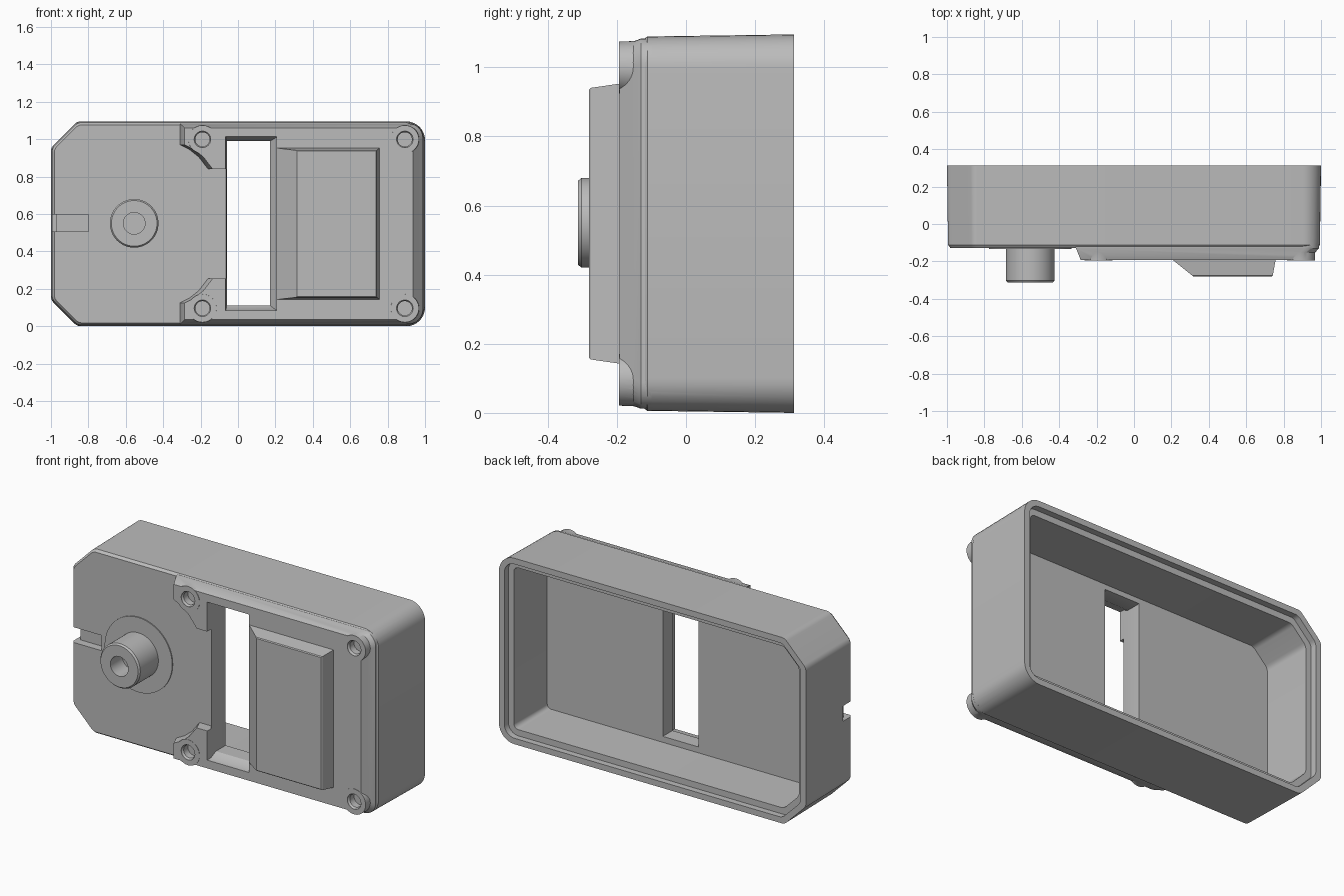
import bpy, bmesh, math
from mathutils import Vector

if "Cube" in bpy.data.objects:
    bpy.data.objects.remove(bpy.data.objects["Cube"])

grey = bpy.data.materials.new("plain_grey")
grey.use_nodes = True
colour = (0.5, 0.5, 0.5, 1)
grey.diffuse_color = colour
grey.node_tree.nodes["Principled BSDF"].inputs["Base Color"].default_value = colour

HEIGHT = 1.095
MID = HEIGHT / 2


def fillet(corners, steps=8):
    """Round each (x, z, radius) corner of a closed outline."""
    out = []
    n = len(corners)
    for i, (x, z, r) in enumerate(corners):
        p = Vector((x, z))
        if r <= 0:
            out.append(p)
            continue
        a = (Vector(corners[i - 1][:2]) - p).normalized()
        b = (Vector(corners[(i + 1) % n][:2]) - p).normalized()
        half = a.angle(b) / 2
        centre = p + (a + b).normalized() * (r / math.sin(half))
        start = p + a * (r / math.tan(half)) - centre
        end = p + b * (r / math.tan(half)) - centre
        sweep = start.angle_signed(end)
        for k in range(steps + 1):
            t = -sweep * k / steps
            c, s = math.cos(t), math.sin(t)
            out.append(centre + Vector((start.x * c - start.y * s, start.x * s + start.y * c)))
    return out


def loft(name, sections):
    """Solid through outlines (y, points) that share a point count."""
    bm = bmesh.new()
    rings = [[bm.verts.new((p[0], y, p[1])) for p in pts] for y, pts in sections]
    for a, b in zip(rings, rings[1:]):
        for i in range(len(a)):
            j = (i + 1) % len(a)
            bm.faces.new((a[i], a[j], b[j], b[i]))
    bm.faces.new(rings[0])
    bm.faces.new(rings[-1])
    bmesh.ops.recalc_face_normals(bm, faces=bm.faces[:])
    mesh = bpy.data.meshes.new(name)
    bm.to_mesh(mesh)
    bm.free()
    mesh.materials.append(grey)
    ob = bpy.data.objects.new(name, mesh)
    bpy.context.collection.objects.link(ob)
    return ob


def circle(x, z, r, n=48):
    return [(x + r * math.cos(k * math.tau / n), z + r * math.sin(k * math.tau / n)) for k in range(n)]


def rect(x0, x1, z0, z1):
    return [(x0, z0), (x1, z0), (x1, z1), (x0, z1)]


def select_only(ob):
    bpy.ops.object.select_all(action="DESELECT")
    ob.select_set(True)
    bpy.context.view_layer.objects.active = ob


def combine(target, tool, operation):
    mod = target.modifiers.new(operation.lower(), "BOOLEAN")
    mod.operation, mod.object, mod.solver = operation, tool, "EXACT"
    select_only(target)
    bpy.ops.object.modifier_apply(modifier=mod.name)
    bpy.data.objects.remove(tool)


def smooth(ob):
    select_only(ob)
    bpy.ops.object.shade_smooth_by_angle(angle=math.radians(30))


def outline(inset):
    """Body outline: bevelled corners on one end, round ones on the other."""
    x0, x1, z0, z1 = -1 + inset, 1 - inset, inset, HEIGHT - inset
    c = 0.14 - 0.586 * inset
    r, b = 0.1 - inset, 0.05
    return fillet([(x0, z0 + c, b), (x0 + c, z0, b), (x1, z0, r),
                   (x1, z1, r), (x0 + c, z1, b), (x0, z1 - c, b)])


# Main tray, open at the back with a stepped rim
housing = loft("housing", [(0.312, outline(0)), (-0.112, outline(0.006)), (-0.128, outline(0.018))])
combine(housing, loft("cavity", [(0.4, outline(0.07)), (-0.03, outline(0.075))]), "DIFFERENCE")
combine(housing, loft("rim_step", [(0.4, outline(0.035)), (0.275, outline(0.035))]), "DIFFERENCE")


def raised_outline(edge, side, left):
    """Raised front half with two curved arms reaching left."""
    half = [(left, 0.97, 0), (left + 0.05, 0.945, 0), (left + 0.1, 0.905, 0),
            (left + 0.15, 0.84, 0), (-0.065, 0.84, 0)]
    top = [(1 - side, HEIGHT - edge, 0.075), (left, HEIGHT - edge, 0)] + half
    bottom = [(x, HEIGHT - z, r) for x, z, r in reversed(top)]
    return fillet(top + bottom)


raised = loft("raised_front", [(-0.10, raised_outline(0.012, 0.01, -0.31)),
                               (-0.13, raised_outline(0.012, 0.012, -0.31)),
                               (-0.192, raised_outline(0.035, 0.065, -0.285))])
combine(housing, raised, "UNION")

# Screw bosses with blind holes
screws = [(x, z) for x in (-0.19, 0.892) for z in (0.096, HEIGHT - 0.096)]
for x, z in screws:
    combine(housing, loft("boss", [(-0.1, circle(x, z, 0.079)), (-0.194, circle(x, z, 0.075))]), "UNION")
for x, z in screws:
    hole = loft("screw_hole", [(-0.24, circle(x, z, 0.046)), (-0.188, circle(x, z, 0.044)),
                               (-0.18, circle(x, z, 0.038)), (-0.14, circle(x, z, 0.038))])
    combine(housing, hole, "DIFFERENCE")

# Tapered through window
window = loft("window", [(-0.25, rect(-0.07, 0.21, 0.08, 1.02)),
                         (-0.16, rect(-0.065, 0.205, 0.085, 1.01)),
                         (-0.12, rect(-0.06, 0.172, 0.11, 0.99)),
                         (0.1, rect(-0.06, 0.172, 0.11, 0.99))])
combine(housing, window, "DIFFERENCE")

# Side notch, deeper at the outer edge
for x, depth in ((-0.8, -0.08), (-0.97, -0.04)):
    notch = loft("notch", [(-0.25, rect(-1.1, x, 0.507, 0.597)), (depth, rect(-1.1, x, 0.507, 0.597))])
    combine(housing, notch, "DIFFERENCE")
smooth(housing)

# Wedge-fronted hood
loft("hood", [(-0.17, rect(0.207, 0.758, MID - 0.407, MID + 0.407)),
              (-0.192, rect(0.207, 0.757, MID - 0.405, MID + 0.405)),
              (-0.275, rect(0.31, 0.742, MID - 0.393, MID + 0.393)),
              (-0.28, rect(0.316, 0.737, MID - 0.388, MID + 0.388))])

# Round plate and hollow spindle
KX, KZ = -0.555, 0.55
smooth(loft("round_plate", [(-0.1, circle(KX, KZ, 0.22, 64)), (-0.134, circle(KX, KZ, 0.22, 64))]))
profile = [(-0.1, 0.13), (-0.302, 0.13), (-0.312, 0.122), (-0.312, 0.058), (-0.2, 0.058)]
smooth(loft("spindle", [(y, circle(KX, KZ, r, 64)) for y, r in profile]))
